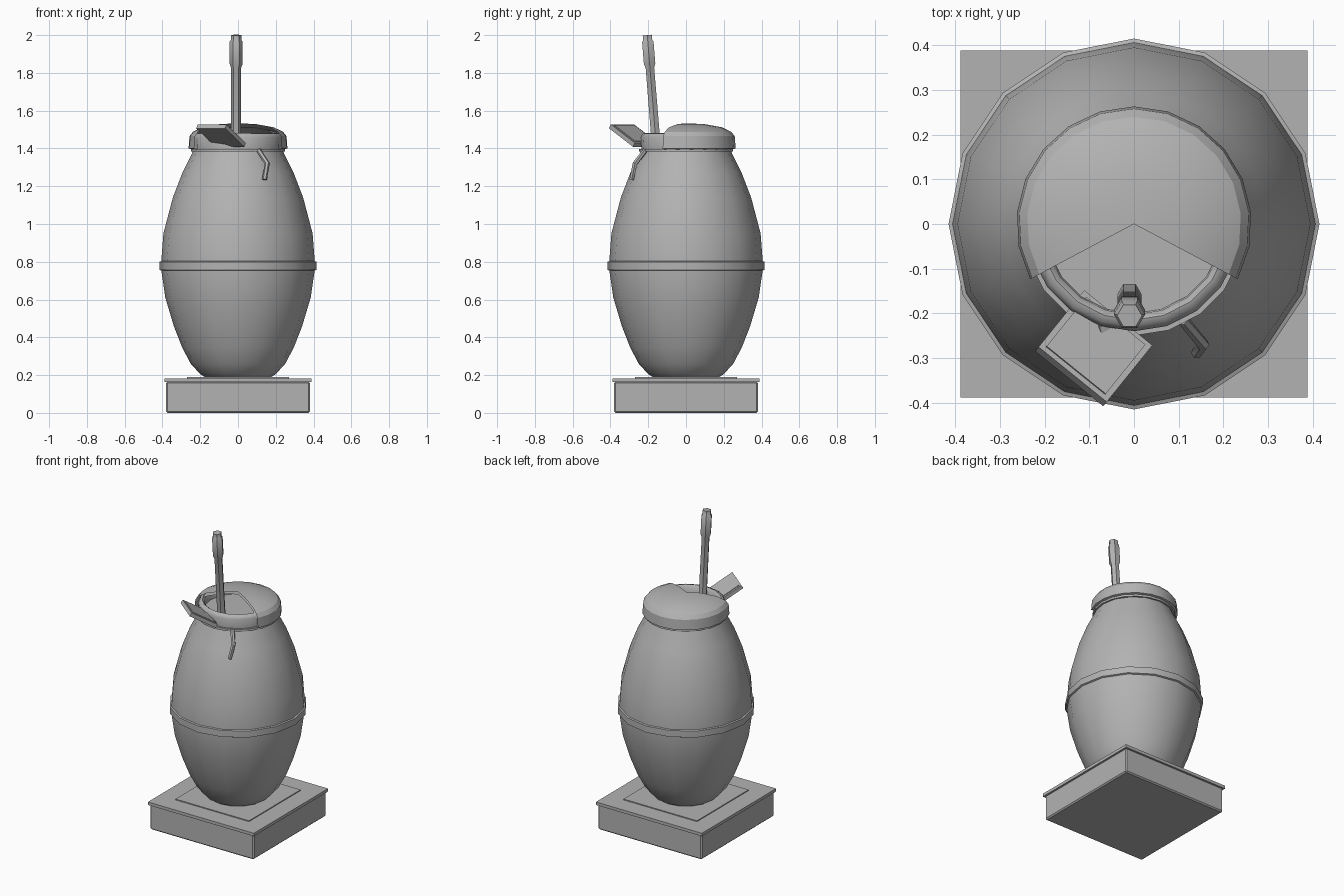
import bpy, bmesh, math
from mathutils import Vector, Matrix

cube = bpy.data.objects.get("Cube")
if cube:
    bpy.data.objects.remove(cube, do_unlink=True)

grey = bpy.data.materials.new("plain grey")
grey.use_nodes = True
COLOUR = (0.45, 0.45, 0.45, 1)
grey.diffuse_color = COLOUR
grey.node_tree.nodes["Principled BSDF"].inputs["Base Color"].default_value = COLOUR


def finish(name, bm, smooth=None):
    bmesh.ops.remove_doubles(bm, verts=bm.verts, dist=0.0001)
    bmesh.ops.recalc_face_normals(bm, faces=bm.faces)
    mesh = bpy.data.meshes.new(name)
    bm.to_mesh(mesh)
    bm.free()
    mesh.materials.append(grey)
    obj = bpy.data.objects.new(name, mesh)
    bpy.context.collection.objects.link(obj)
    if smooth:
        bpy.ops.object.select_all(action='DESELECT')
        obj.select_set(True)
        bpy.context.view_layer.objects.active = obj
        bpy.ops.object.shade_smooth_by_angle(angle=math.radians(smooth))
    return obj


def lathe(name, profile, sides, start=0, sweep=360, smooth=None):
    """Turn a (radius, height) profile about z, with the ends capped if partial."""
    bm = bmesh.new()
    a = math.radians(start)
    pts = [bm.verts.new((r * math.cos(a), r * math.sin(a), z)) for r, z in profile]
    edges = [bm.edges.new(p) for p in zip(pts, pts[1:])]
    bmesh.ops.spin(bm, geom=pts + edges, axis=(0, 0, 1), cent=(0, 0, 0),
                   angle=math.radians(sweep), steps=sides, use_merge=False)
    return finish(name, bm, smooth)


def box(name, size, centre, bevel=0, rotation=None):
    bm = bmesh.new()
    bmesh.ops.create_cube(bm, size=1)
    bmesh.ops.scale(bm, vec=size, verts=bm.verts)
    if bevel:
        bmesh.ops.bevel(bm, geom=list(bm.edges), offset=bevel, segments=1, affect='EDGES')
    turn = rotation if rotation else Matrix()
    bmesh.ops.transform(bm, matrix=Matrix.Translation(centre) @ turn, verts=bm.verts)
    return finish(name, bm)


def tube(name, points, radii, sides=6):
    """Straight-sectioned rod through points with a radius at each."""
    bm = bmesh.new()
    pts = [Vector(p) for p in points]
    rings = []
    for i, p in enumerate(pts):
        d = (pts[min(i + 1, len(pts) - 1)] - pts[max(i - 1, 0)]).normalized()
        side = d.cross(Vector((0, 1, 0))).normalized()
        up = side.cross(d)
        angles = [math.tau * k / sides for k in range(sides)]
        rings.append([bm.verts.new(p + radii[i] * (side * math.cos(t) + up * math.sin(t)))
                      for t in angles])
    for lo, hi in zip(rings, rings[1:]):
        for k in range(sides):
            n = (k + 1) % sides
            bm.faces.new((lo[k], lo[n], hi[n], hi[k]))
    bm.faces.new(rings[0])
    bm.faces.new(rings[-1])
    return finish(name, bm, 35)


# Stepped square plinth
box("plinth_base", (0.76, 0.76, 0.167), (0, 0, 0.0835), 0.008)
box("plinth_plate", (0.777, 0.777, 0.02), (0, 0, 0.173))
box("plinth_panel", (0.54, 0.54, 0.012), (0, 0, 0.183))

# Jar with a raised band around the middle
lathe("jar_body", [(0, 0.187), (0.17, 0.187), (0.2, 0.205), (0.25, 0.26), (0.295, 0.345),
                   (0.34, 0.46), (0.385, 0.61), (0.406, 0.755), (0.406, 0.805),
                   (0.395, 0.95), (0.345, 1.14), (0.295, 1.27), (0.245, 1.37), (0.235, 1.4)],
      16, smooth=40)
lathe("jar_band", [(0.4, 0.75), (0.415, 0.757), (0.415, 0.8), (0.4, 0.806)], 16, smooth=40)

# Rolled mouth and the contents inside
lathe("jar_mouth", [(0.235, 1.39), (0.24, 1.46), (0.23, 1.478), (0.215, 1.482),
                    (0.203, 1.472), (0.2, 1.42)], 20, smooth=50)
lathe("jar_contents", [(0, 1.425), (0.21, 1.425)], 20)

# Hollow domed lid with an open wedge at the front
lathe("lid", [(0, 1.532), (0.09, 1.53), (0.19, 1.512), (0.24, 1.488), (0.258, 1.465),
              (0.263, 1.4), (0.243, 1.394), (0.24, 1.455), (0.225, 1.475),
              (0.18, 1.495), (0.09, 1.512), (0, 1.515), (0, 1.532)],
      14, start=-28, sweep=236, smooth=25)

# Cord around the neck with a hanging end
lathe("neck_cord", [(0.236, 1.383), (0.25, 1.383), (0.25, 1.398), (0.236, 1.398),
                    (0.236, 1.383)], 20, smooth=30)
tube("cord_end", [(0.11, -0.215, 1.39), (0.155, -0.27, 1.32), (0.14, -0.288, 1.235)],
     [0.013, 0.014, 0.013])

# Tilted tag with a framed face, and its knot
across = Vector((0.155, -0.125, 0)).normalized()
down = Vector((0.11, 0.125, -0.1))
down = (down - across * down.dot(across)).normalized()
normal = across.cross(down)
tilt = Matrix((across, down, normal)).transposed().to_4x4()
middle = Vector((-0.09, -0.278, 1.468))
box("tag", (0.196, 0.19, 0.024), middle, rotation=tilt)
box("tag_panel", (0.17, 0.165, 0.006), middle + normal * 0.013, rotation=tilt)
tube("tag_knot", [(-0.03, -0.225, 1.43), (-0.08, -0.24, 1.452)], [0.008, 0.018], 5)

# Leaning hexagonal stirrer with a thicker handle
foot, tip = Vector((-0.01, -0.158, 1.42)), Vector((-0.01, -0.205, 2.0))
steps = [(0, 0.027), (0.7, 0.026), (0.74, 0.035), (0.94, 0.035), (0.955, 0.028), (1, 0.028)]
tube("stirrer", [foot.lerp(tip, t) for t, r in steps], [r for t, r in steps])
